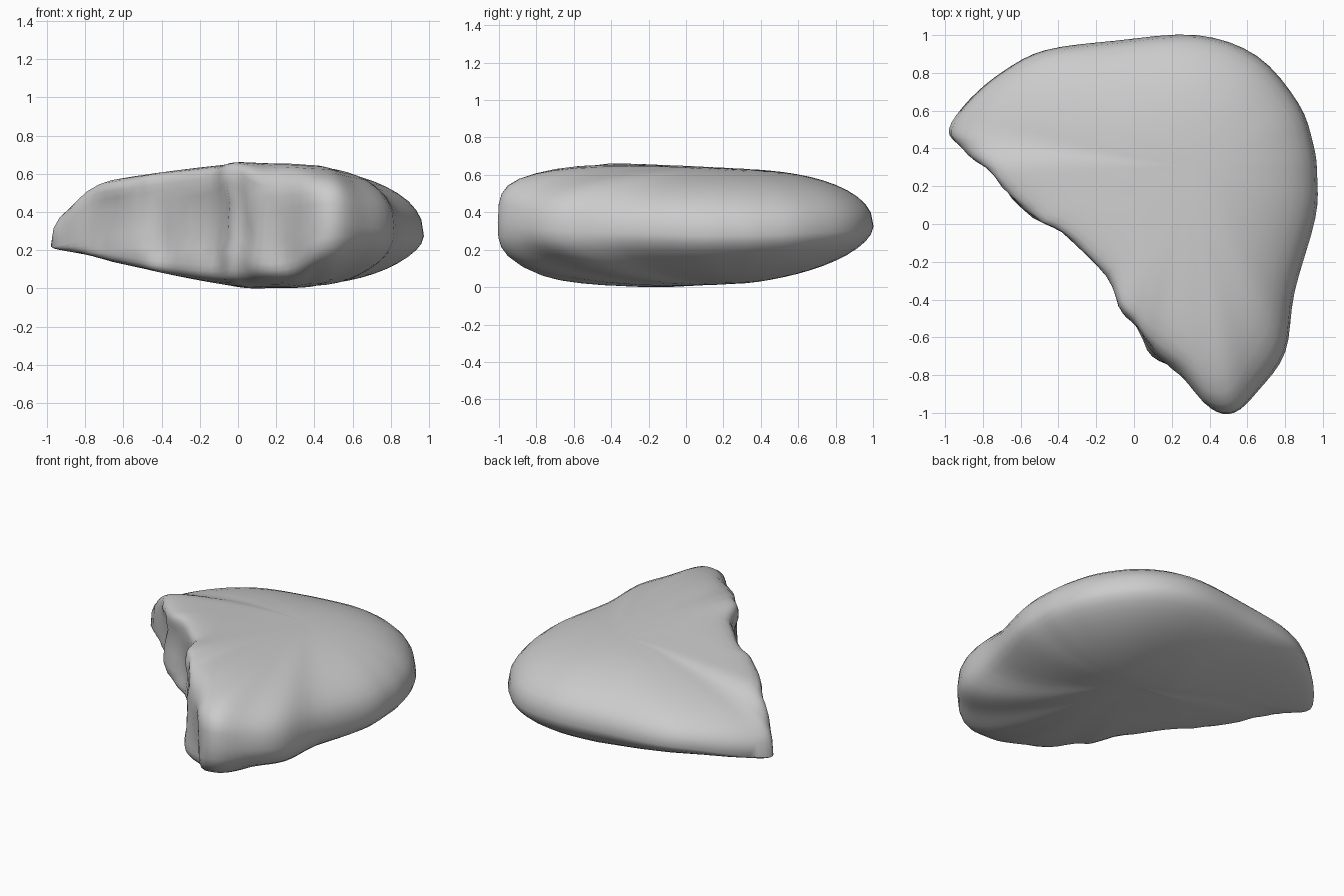
import bpy, bmesh
from mathutils import Vector, noise

if "Cube" in bpy.data.objects:
    bpy.data.objects.remove(bpy.data.objects["Cube"])

# Plan outline: x, y, height of widest point, edge sharpness (1 = worn round, 3+ = broken)
OUTLINE = [
    (0.97, 0.25, 0.28, 1), (0.95, 0.42, 0.28, 1), (0.87, 0.64, 0.29, 1),
    (0.65, 0.89, 0.31, 1), (0.33, 1.00, 0.33, 1), (-0.10, 0.97, 0.33, 1),
    (-0.47, 0.92, 0.33, 1), (-0.69, 0.81, 0.31, 1.05), (-0.87, 0.66, 0.27, 1.1),
    (-0.98, 0.50, 0.23, 1.15), (-0.91, 0.40, 0.24, 1.5), (-0.75, 0.25, 0.28, 2.5),
    (-0.53, 0.04, 0.30, 3.0), (-0.38, -0.04, 0.32, 3.2), (-0.14, -0.27, 0.36, 3.2),
    (-0.06, -0.47, 0.46, 3.2), (0.01, -0.55, 0.40, 2.7), (0.10, -0.70, 0.26, 2.1),
    (0.25, -0.80, 0.26, 2.1), (0.40, -0.98, 0.33, 1.6), (0.53, -1.00, 0.35, 1.45),
    (0.66, -0.88, 0.33, 1.2), (0.80, -0.68, 0.31, 1.1), (0.85, -0.36, 0.30, 1),
    (0.96, 0.03, 0.28, 1),
]
CENTRE = Vector((0.3, 0.3))
STEPS = 4
INSETS = [0.02, 0.06, 0.12, 0.2, 0.29, 0.38, 0.48, 0.58, 0.68, 0.78, 0.87, 0.94]


def smooth_outline(points, steps):
    """Closed Catmull-Rom curve through the points."""
    pts, out = [Vector(p) for p in points], []
    n = len(pts)
    for i in range(n):
        a, b, c, d = (pts[(i + k) % n] for k in (-1, 0, 1, 2))
        for s in range(steps):
            t = s / steps
            out.append(0.5 * (2 * b + (c - a) * t + (2 * a - 5 * b + 4 * c - d) * t ** 2
                              + (3 * b - a - 3 * c + d) * t ** 3))
    return out


def top_height(x, y):
    return 0.655 - 0.04 * y - 0.07 * max(0, -x) - 0.05 * max(0, x - 0.2)


def bottom_height(x, y):
    return 0.005 + 0.15 * max(0, 0.05 - x) + 0.05 * max(0, y + 0.1)


def stone_point(p, inset, upper):
    """Point on the stone surface, moved inwards from the outline."""
    x, y, mid, sharp = p
    f = inset ** max(sharp, 1)
    q = Vector((x, y)).lerp(CENTRE, f)
    n = (2.3 if upper else 1.8) + 0.6 * max(0, sharp - 1)
    h = (1 - (1 - inset) ** n) ** (1 / n)
    target = top_height(*q) if upper else bottom_height(*q)
    v = Vector((q.x, q.y, mid + (target - mid) * h))
    # chipped relief on the fracture only
    broken = min(1, max(0, (sharp - 1.3) / 1.2)) * max(0, 1 - f * 5)
    chip = noise.noise(v * 4.5) * 0.04 + noise.noise(v * 9) * 0.02 - 0.008
    hollow = -0.04 * max(0, 1 - ((v.x - 0.02) / 0.22) ** 2 - ((v.z - 0.34) / 0.13) ** 2)
    dent = -0.03 * max(0, 1 - ((v.x - 0.4) / 0.12) ** 2 - ((v.z - 0.38) / 0.08) ** 2)
    v += Vector((-0.7, -0.7, 0)) * broken * (min(chip, 0.01) + hollow + dent)
    # faint waviness of the worn skin
    v.z += noise.noise(v * 2.2) * 0.006
    return v


# Broken pebble lofted from bottom centre to top centre
bm = bmesh.new()
outline = smooth_outline(OUTLINE, STEPS)
levels = [(f, False) for f in reversed(INSETS)] + [(0, True)] + [(f, True) for f in INSETS]
rings = [[bm.verts.new(stone_point(p, f, up)) for p in outline] for f, up in levels]
count = len(outline)
for low, high in zip(rings, rings[1:]):
    for i in range(count):
        j = (i + 1) % count
        bm.faces.new((low[i], low[j], high[j], high[i]))
for ring, flip in ((rings[0], True), (rings[-1], False)):
    mean = sum((v.co for v in ring), Vector()) / count
    tip = bm.verts.new(mean)
    for i in range(count):
        a, b = ring[i], ring[(i + 1) % count]
        bm.faces.new((b, a, tip) if flip else (a, b, tip))
bmesh.ops.recalc_face_normals(bm, faces=bm.faces)

# Rest on the ground
lowest = min(v.co.z for v in bm.verts)
bmesh.ops.translate(bm, verts=bm.verts, vec=(0, 0, -lowest))

mesh = bpy.data.meshes.new("broken_stone")
bm.to_mesh(mesh)
bm.free()
stone = bpy.data.objects.new("broken_stone", mesh)
bpy.context.collection.objects.link(stone)
bpy.context.view_layer.objects.active = stone
stone.select_set(True)
bpy.ops.object.shade_smooth_by_angle(angle=1.0)
